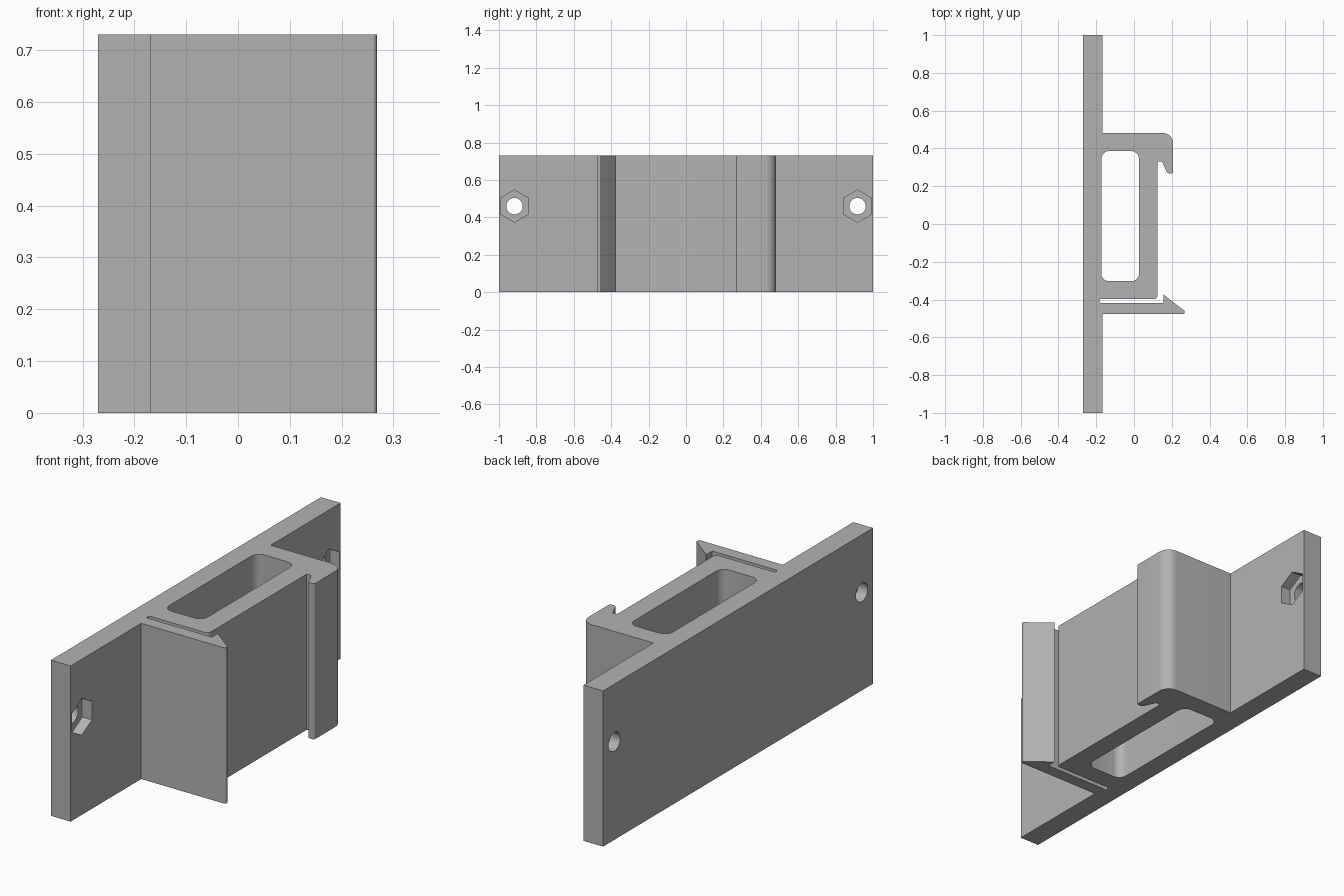
import bpy
import bmesh
from math import pi, tan, cos, sin, radians
from mathutils import Vector, Matrix

if "Cube" in bpy.data.objects:
    bpy.data.objects.remove(bpy.data.objects["Cube"], do_unlink=True)

HEIGHT = 0.73
PLATE_BACK, PLATE_FACE = -0.27, -0.168
HOLE_Y, HOLE_Z = 0.917, 0.46

# Single grey plastic
grey = bpy.data.materials.new("light grey plastic")
grey.use_nodes = True
color = (0.448, 0.448, 0.448, 1)
grey.diffuse_color = color
grey.node_tree.nodes["Principled BSDF"].inputs["Base Color"].default_value = color


def rounded(corners, steps=8):
    """Turn (x, y, radius) corners into an outline with filleted corners."""
    outline = []
    for i, (x, y, r) in enumerate(corners):
        p = Vector((x, y))
        if r == 0:
            outline.append(p)
            continue
        a = (Vector(corners[i - 1][:2]) - p).normalized()
        b = (Vector(corners[(i + 1) % len(corners)][:2]) - p).normalized()
        half = a.angle(b) / 2
        centre = p + (a + b).normalized() * (r / sin(half))
        start = p + a * (r / tan(half)) - centre
        end = p + b * (r / tan(half)) - centre
        sweep = pi - 2 * half
        for k in range(steps + 1):
            t = sweep * k / steps
            outline.append(centre + (start * sin(sweep - t) + end * sin(t)) / sin(sweep))
    return outline


def add_object(name, bm):
    bmesh.ops.recalc_face_normals(bm, faces=bm.faces)
    mesh = bpy.data.meshes.new(name)
    bm.to_mesh(mesh)
    bm.free()
    obj = bpy.data.objects.new(name, mesh)
    mesh.materials.append(grey)
    bpy.context.collection.objects.link(obj)
    return obj


def extrude_outline(name, outline, z0, z1):
    bm = bmesh.new()
    face = bm.faces.new([bm.verts.new((p.x, p.y, z0)) for p in outline])
    grown = bmesh.ops.extrude_face_region(bm, geom=[face])["geom"]
    verts = [v for v in grown if isinstance(v, bmesh.types.BMVert)]
    bmesh.ops.translate(bm, verts=verts, vec=(0, 0, z1 - z0))
    return add_object(name, bm)


def prism_along_x(name, sides, radius, x0, x1, y):
    """Prism with a vertex pointing up, lying along x."""
    bm = bmesh.new()
    ring = [bm.verts.new((x0, y + radius * sin(2 * pi * k / sides),
                          HOLE_Z + radius * cos(2 * pi * k / sides))) for k in range(sides)]
    face = bm.faces.new(ring)
    grown = bmesh.ops.extrude_face_region(bm, geom=[face])["geom"]
    verts = [v for v in grown if isinstance(v, bmesh.types.BMVert)]
    bmesh.ops.translate(bm, verts=verts, vec=(x1 - x0, 0, 0))
    return add_object(name, bm)


def cut(target, cutter):
    mod = target.modifiers.new("cut", 'BOOLEAN')
    mod.operation = 'DIFFERENCE'
    mod.solver = 'EXACT'
    mod.object = cutter
    bpy.context.view_layer.objects.active = target
    bpy.ops.object.modifier_apply(modifier=mod.name)
    bpy.data.objects.remove(cutter, do_unlink=True)


# Bracket outline: plate, hooked arm, box wall, slot and snap-fit clip
profile = [
    (PLATE_BACK, -1, 0), (PLATE_FACE, -1, 0),
    # snap-fit clip
    (PLATE_FACE, -0.477, 0), (0.268, -0.477, 0.009), (0.268, -0.46, 0.006),
    (0.157, -0.374, 0), (0.157, -0.418, 0),
    # slot behind the clip
    (-0.183, -0.418, 0.006), (-0.183, -0.397, 0.006),
    # box wall
    (0.124, -0.397, 0.018), (0.124, 0.332, 0),
    # hooked arm
    (0.148, 0.332, 0.008), (0.176, 0.268, 0.015), (0.207, 0.268, 0.008),
    (0.207, 0.482, 0.055), (PLATE_FACE, 0.482, 0),
    (PLATE_FACE, 1, 0), (PLATE_BACK, 1, 0),
]
bracket = extrude_outline("clip_bracket", rounded(profile), 0, HEIGHT)

# Rounded opening through the box
opening = [(-0.173, -0.303, 0.042), (0.027, -0.303, 0.042),
           (0.027, 0.386, 0.042), (-0.173, 0.386, 0.042)]
cut(bracket, extrude_outline("opening_cutter", rounded(opening), -0.1, HEIGHT + 0.1))

# Screw holes with hexagonal nut recesses
for side in (-1, 1):
    y = side * HOLE_Y
    cut(bracket, prism_along_x("screw_hole_cutter", 32, 0.044, -0.4, 0, y))
    cut(bracket, prism_along_x("nut_recess_cutter", 6, 0.086, PLATE_FACE - 0.05, PLATE_FACE + 0.05, y))

bpy.ops.object.select_all(action='DESELECT')
bracket.select_set(True)
bpy.context.view_layer.objects.active = bracket
bpy.ops.object.shade_smooth_by_angle(angle=radians(30))
